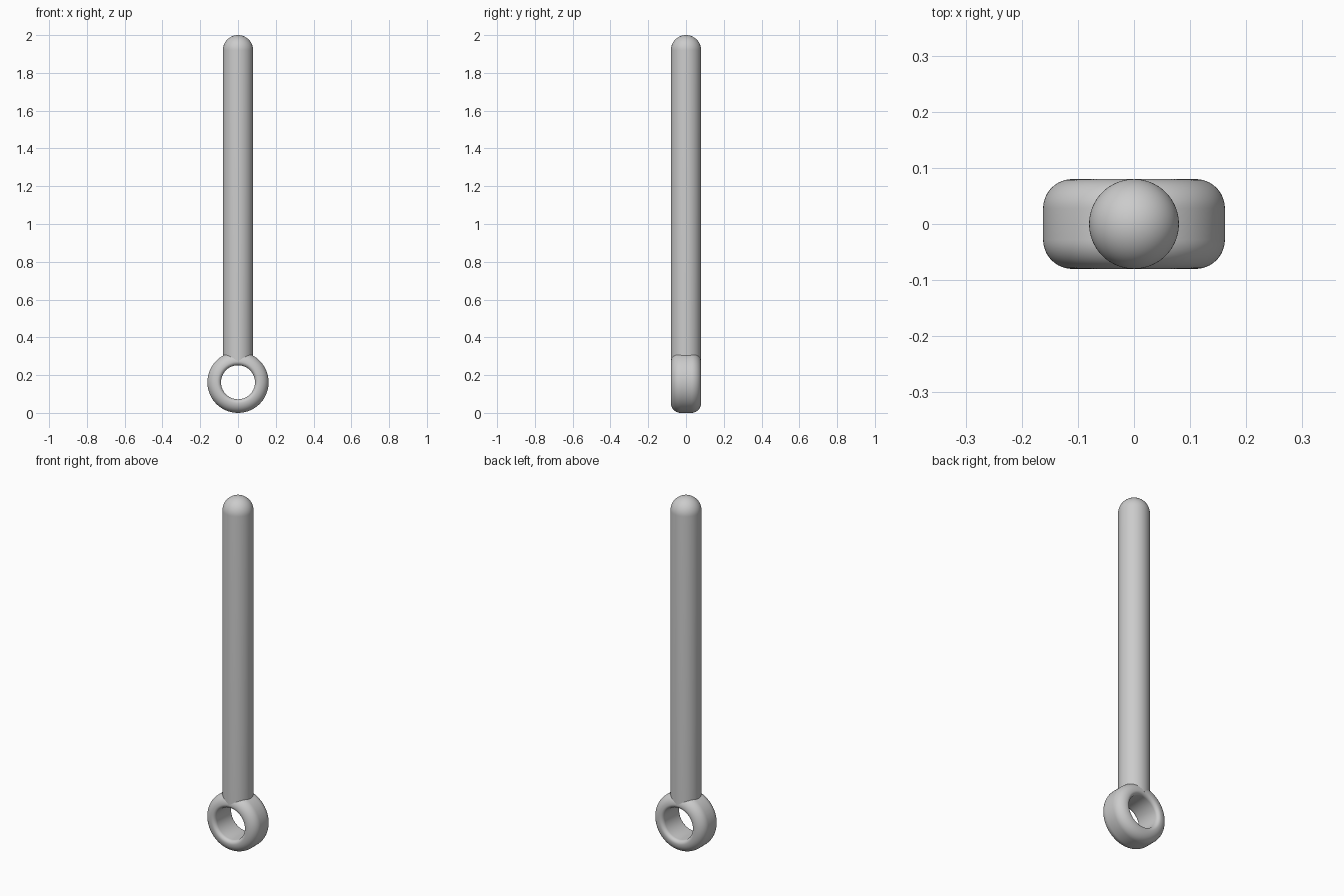
import bpy, bmesh, math
from mathutils import Matrix, Vector

cube = bpy.data.objects.get("Cube")
if cube:
    bpy.data.objects.remove(cube, do_unlink=True)

grey = bpy.data.materials.new("plain grey")
grey.use_nodes = True
COLOUR = (0.6, 0.6, 0.6, 1.0)
grey.diffuse_color = COLOUR
grey.node_tree.nodes["Principled BSDF"].inputs["Base Color"].default_value = COLOUR


def arc(cx, cy, radius, start, end, steps):
    """Points (radial, axial) along an arc, angles in degrees."""
    angles = [math.radians(start + (end - start) * i / steps) for i in range(steps + 1)]
    return [(cx + radius * math.cos(a), cy + radius * math.sin(a)) for a in angles]


def lathe(name, profile, closed, matrix, steps=96):
    """Spin a (radial, axial) profile about z, then place it with matrix."""
    bm = bmesh.new()
    verts = [bm.verts.new((r, 0, z)) for r, z in profile]
    edges = [bm.edges.new(pair) for pair in zip(verts, verts[1:])]
    if closed:
        edges.append(bm.edges.new((verts[-1], verts[0])))
    bmesh.ops.spin(bm, geom=verts + edges, axis=(0, 0, 1), cent=(0, 0, 0),
                   angle=math.tau, steps=steps, use_merge=True)
    bmesh.ops.remove_doubles(bm, verts=bm.verts, dist=1e-5)
    bmesh.ops.recalc_face_normals(bm, faces=bm.faces)
    bm.transform(matrix)
    mesh = bpy.data.meshes.new(name)
    bm.to_mesh(mesh)
    bm.free()
    mesh.materials.append(grey)
    obj = bpy.data.objects.new(name, mesh)
    bpy.context.collection.objects.link(obj)
    bpy.ops.object.select_all(action="DESELECT")
    obj.select_set(True)
    bpy.context.view_layer.objects.active = obj
    bpy.ops.object.shade_smooth_by_angle(angle=math.radians(40))
    return obj


# Rod: straight shaft with a domed top, its foot buried in the eye
ROD = 0.08
rod_profile = [(0, 0.27), (ROD, 0.27)] + arc(0, 2 - ROD, ROD, 0, 90, 16)
lathe("rod", rod_profile, False, Matrix())

# Eye: ring with generously rounded outer edges and softer inner edges
OUTER, INNER, HALF = 0.162, 0.09, 0.08
FO, FI = 0.052, 0.02
ring_profile = (arc(OUTER - FO, HALF - FO, FO, 0, 90, 12)
                + arc(INNER + FI, HALF - FI, FI, 90, 180, 8)
                + arc(INNER + FI, FI - HALF, FI, 180, 270, 8)
                + arc(OUTER - FO, FO - HALF, FO, 270, 360, 12))
place = Matrix.Translation(Vector((0, 0, OUTER))) @ Matrix.Rotation(math.pi / 2, 4, "X")
lathe("eye_ring", ring_profile, True, place)
